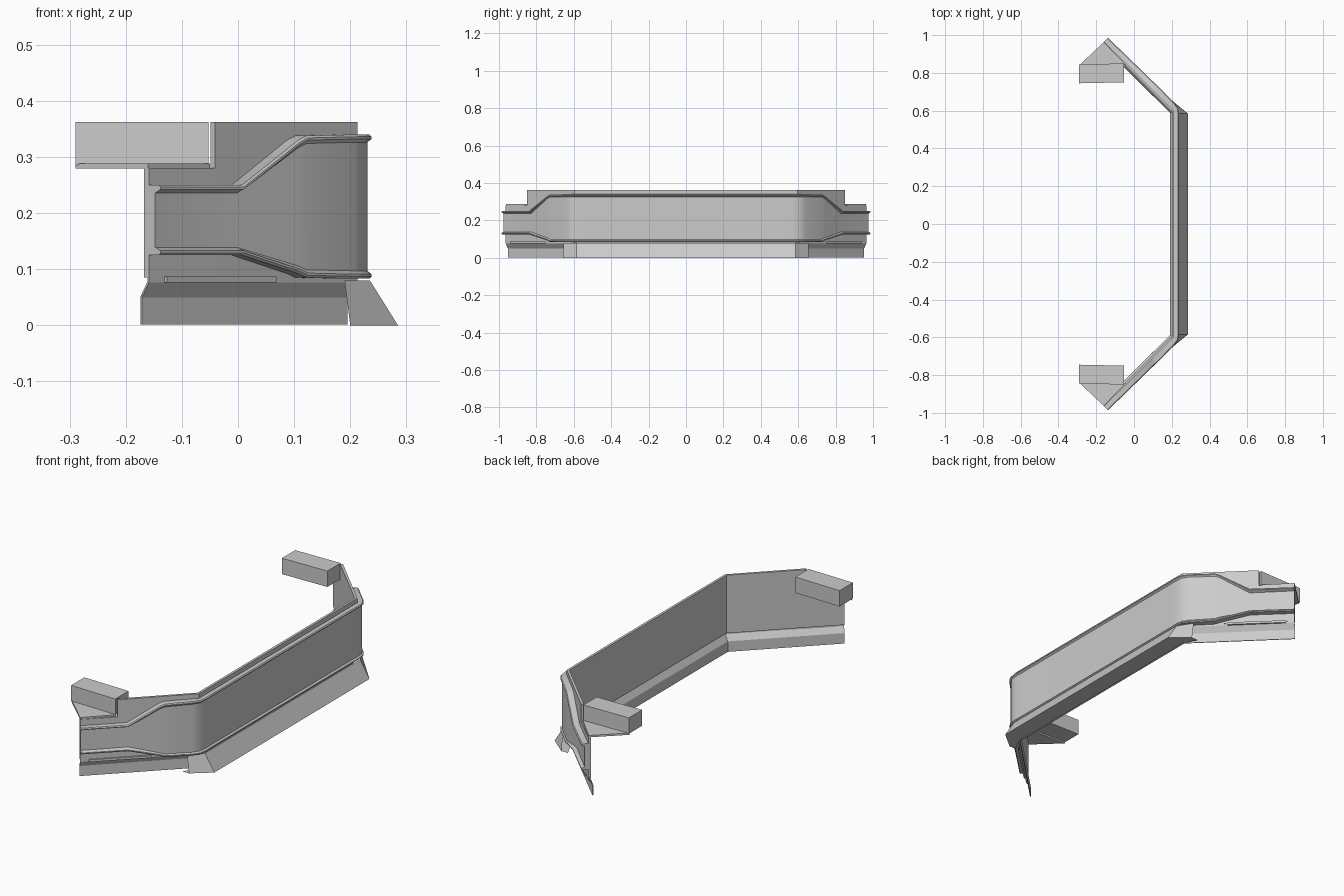
import bpy, bmesh, math
from mathutils import Vector

if "Cube" in bpy.data.objects:
    bpy.data.objects.remove(bpy.data.objects["Cube"])


def finish(bm, name, mirror=True, solid=0.0, smooth=None):
    bmesh.ops.recalc_face_normals(bm, faces=bm.faces)
    me = bpy.data.meshes.new(name)
    bm.to_mesh(me)
    bm.free()
    ob = bpy.data.objects.new(name, me)
    bpy.context.collection.objects.link(ob)
    if mirror:
        m = ob.modifiers.new("Mirror", 'MIRROR')
        m.use_axis = (False, True, False)
        m.use_clip = True
        m.merge_threshold = 0.0005
    if solid:
        s = ob.modifiers.new("Thickness", 'SOLIDIFY')
        s.thickness = solid
        s.offset = 0
    if smooth:
        bpy.context.view_layer.objects.active = ob
        ob.select_set(True)
        bpy.ops.object.shade_smooth_by_angle(angle=math.radians(smooth))
        ob.select_set(False)
    return ob


def loft(name, sections, cap_end=False, closed=False, **kw):
    bm = bmesh.new()
    rows = [[bm.verts.new(p) for p in s] for s in sections]
    n = len(rows[0])
    for a, b in zip(rows, rows[1:]):
        for i in range(n if closed else n - 1):
            j = (i + 1) % n
            bm.faces.new((a[i], a[j], b[j], b[i]))
    if cap_end:
        bm.faces.new(rows[-1])
    return finish(bm, name, **kw)


def prism(name, outline, z0, z1):
    bm = bmesh.new()
    lo = [bm.verts.new((x, y, z0)) for x, y in outline]
    hi = [bm.verts.new((x, y, z1)) for x, y in outline]
    bm.faces.new(lo)
    bm.faces.new(hi)
    for i in range(len(lo)):
        j = (i + 1) % len(lo)
        bm.faces.new((lo[i], lo[j], hi[j], hi[i]))
    return finish(bm, name)


ARM_N = Vector((0.70, -0.72))
MID_N = Vector((1.0, 0.0))
BEND_N = Vector((1.0, -0.42))


def arm_y(x):
    return -0.595 - (0.213 - x) * 0.365 / 0.376


def at(x, y, n, out, z):
    return (x + n.x * out, y + n.y * out, z)


# Backing wall: tall in the middle, stepped down near the arm tips
path = [(0.207, 0), (0.207, -0.595), (-0.045, arm_y(-0.045)), (-0.163, arm_y(-0.163))]
loft("backing_wall", [[(x, y, 0.085), (x, y, 0.28)] for x, y in path], solid=0.012)
loft("backing_upper", [[(x, y, 0.28), (x, y, 0.362)] for x, y in path[:3]], solid=0.012)

# Lower skirt tucked slightly inward
skirt = []
for (x, y), n in zip([path[0], path[1], path[3]], [MID_N, BEND_N, ARM_N]):
    skirt.append([at(x, y, n, o, z) for o, z in ((0.004, 0.088), (0.004, 0.077), (-0.014, 0.05), (-0.014, 0.001))])
loft("lower_skirt", skirt, solid=0.004)

# Splitter lip along the middle, tapering out past the bend
lip = []
for x, y, out in ((0.285, 0, 0), (0.285, -0.585, 0), (0.20, -0.655, 0)):
    inner = 0.2 if y > -0.6 else 0.165
    top = 0.235 if y > -0.6 else 0.19
    lip.append([(inner, y, 0.0), (x, y, 0.0), (top, y, 0.08)])
loft("splitter_lip", lip)

# Raised rimmed panel: wide in the middle, rounded bend, tapering to a narrow arm
stations = [
    # x, y, normal, z low, z high, rim offset, face offset
    (0.213, 0, MID_N, 0.083, 0.340, 0.024, 0.016),
    (0.213, -0.53, MID_N, 0.083, 0.340, 0.024, 0.016),
    (0.212, -0.57, Vector((0.97, -0.2)), 0.083, 0.340, 0.027, 0.019),
    (0.205, -0.60, Vector((0.9, -0.42)), 0.083, 0.340, 0.031, 0.024),
    (0.185, arm_y(0.185), Vector((0.8, -0.6)), 0.083, 0.340, 0.034, 0.028),
    (0.10, arm_y(0.10), ARM_N, 0.085, 0.338, 0.036, 0.031),
    (0.085, arm_y(0.085), ARM_N, 0.092, 0.330, 0.036, 0.031),
    (-0.015, arm_y(-0.015), ARM_N, 0.125, 0.250, 0.036, 0.018),
    (-0.163, arm_y(-0.163), ARM_N, 0.125, 0.250, 0.036, 0.022),
]
sections = []
for x, y, n, lo, hi, rim, face in stations:
    half = [(0, 0), (rim - 0.004, 0), (rim, 0.004), (rim, 0.008), (face, 0.014)]
    prof = [(o, lo + d) for o, d in half] + [(o, hi - d) for o, d in reversed(half)]
    sections.append([at(x, y, n, o, z) for o, z in prof])
loft("front_panel", sections, cap_end=True, smooth=35)

# Slim ledge below each arm panel
ledge = []
for x in (0.06, -0.135):
    ledge.append([at(x, arm_y(x), ARM_N, o, z) for o, z in
                  ((0, 0.076), (0.012, 0.076), (0.012, 0.087), (0, 0.087))])
loft("arm_ledge", ledge, closed=True, cap_end=True)

# Mounting brackets at the rear of each arm
prism("mounting_bracket", [(-0.29, -0.745), (-0.29, -0.845), (-0.053, -0.85), (-0.053, -0.75)], 0.286, 0.362)
prism("bracket_gusset", [(-0.29, -0.84), (-0.16, -0.963), (-0.05, -0.85)], 0.279, 0.288)
